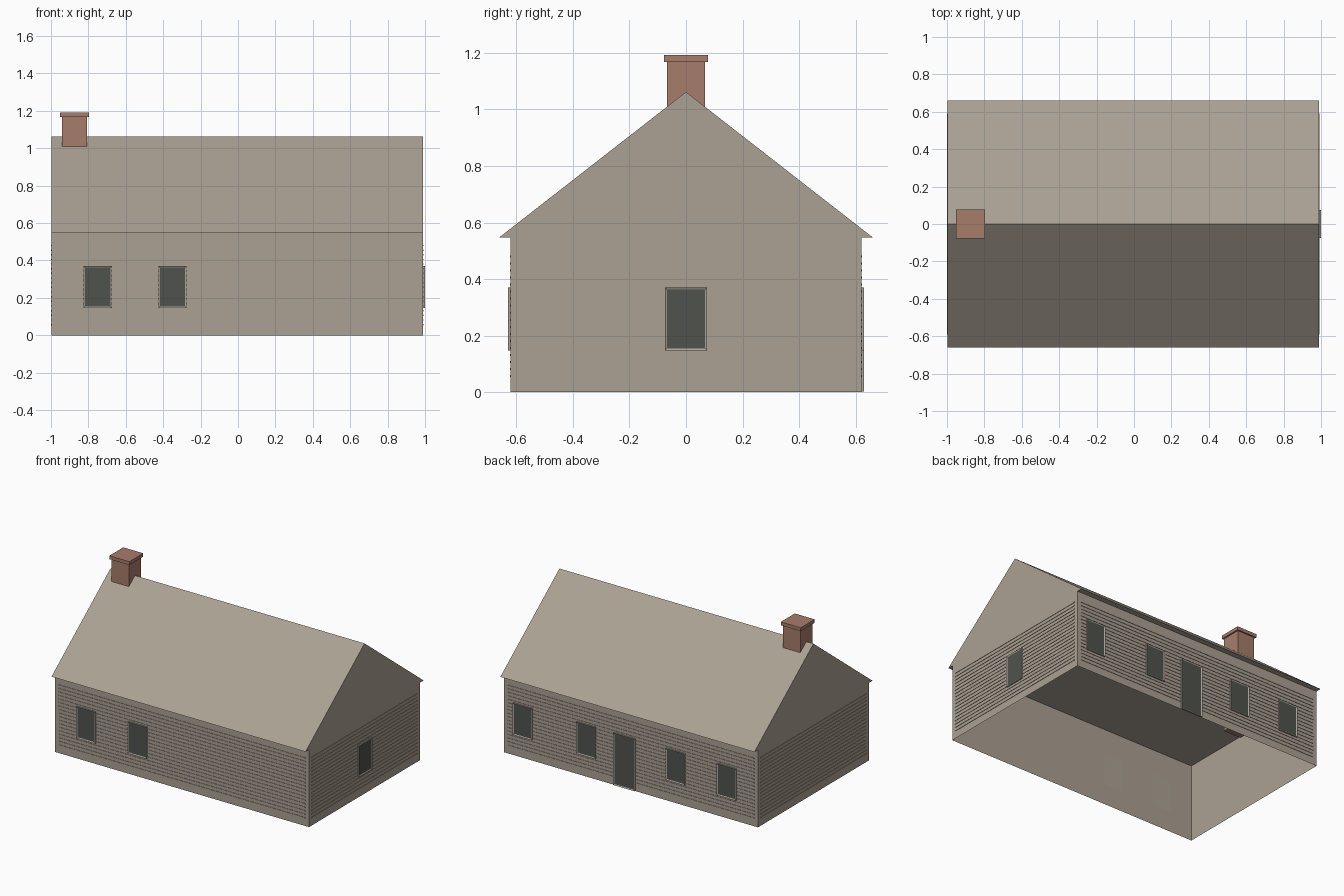
import bpy, bmesh
from mathutils import Vector

cube = bpy.data.objects.get("Cube")
if cube:
    bpy.data.objects.remove(cube, do_unlink=True)


def material(name, rgb):
    m = bpy.data.materials.new(name)
    m.use_nodes = True
    m.diffuse_color = (*rgb, 1)
    m.node_tree.nodes["Principled BSDF"].inputs["Base Color"].default_value = (*rgb, 1)
    return m


TAUPE = material("warm taupe", (0.41, 0.355, 0.295))
TRIM = material("grey trim", (0.41, 0.37, 0.305))
GLASS = material("dark glass", (0.078, 0.086, 0.073))
BRICK = material("brick", (0.39, 0.205, 0.148))

# Overall sizes
X0, X1, WALL_Y = -0.997, 0.99, 0.62
EAVE_Y, EAVE_Z, RIDGE_Z = 0.66, 0.548, 1.062


def finish(bm, name, *mats):
    bmesh.ops.recalc_face_normals(bm, faces=bm.faces[:])
    mesh = bpy.data.meshes.new(name)
    bm.to_mesh(mesh)
    bm.free()
    for m in mats:
        mesh.materials.append(m)
    obj = bpy.data.objects.new(name, mesh)
    bpy.context.collection.objects.link(obj)
    return obj


def add_box(bm, a, b):
    lo = Vector(map(min, a, b))
    hi = Vector(map(max, a, b))
    verts = bmesh.ops.create_cube(bm, size=1)["verts"]
    for v in verts:
        v.co = (lo + hi) / 2 + v.co * (hi - lo)
    return verts


# Each wall: outward normal, centre on the ground, tangent, siding half length
MID = (X0 + X1) / 2
WALLS = {
    "front": (Vector((0, -1, 0)), Vector((MID, -WALL_Y, 0)), 0.965),
    "back": (Vector((0, 1, 0)), Vector((MID, WALL_Y, 0)), 0.965),
    "left": (Vector((1, 0, 0)), Vector((X1, 0, 0)), 0.59),
    "right": (Vector((-1, 0, 0)), Vector((X0, 0, 0)), 0.59),
}

# Walls: a shell open at the floor
bm = bmesh.new()
add_box(bm, (X0, -WALL_Y, 0), (X1, WALL_Y, EAVE_Z))
caps = [f for f in bm.faces if abs(f.normal.z) > 0.5]
bmesh.ops.delete(bm, geom=caps, context="FACES_ONLY")
walls = finish(bm, "walls", TAUPE)

# Roof: closed gable prism with overhanging eaves
bm = bmesh.new()
profile = [(-EAVE_Y, EAVE_Z), (EAVE_Y, EAVE_Z), (0, RIDGE_Z)]
end = bm.faces.new([bm.verts.new((X0, y, z)) for y, z in profile])
ext = bmesh.ops.extrude_face_region(bm, geom=[end], use_keep_orig=True)
moved = [g for g in ext["geom"] if isinstance(g, bmesh.types.BMVert)]
bmesh.ops.translate(bm, verts=moved, vec=(X1 - X0, 0, 0))
finish(bm, "gable_roof", TAUPE)

# Siding: thin horizontal battens on every wall
for side, (n, base, half) in WALLS.items():
    t = Vector((abs(n.y), abs(n.x), 0))
    bm = bmesh.new()
    for i in range(18):
        z = Vector((0, 0, 0.057 + i * 0.0249))
        h = Vector((0, 0, 0.0035))
        add_box(bm, base - t * half + z - h, base + t * half + z + h + n * 0.003)
    finish(bm, side + "_siding", TAUPE)


# Openings: framed plate with a recessed dark pane
def opening(name, side, pos, z0, z1, width=0.15):
    n, base, _ = WALLS[side]
    t = Vector((abs(n.y), abs(n.x), 0))
    centre = base - t * base.dot(t) + t * pos
    bm = bmesh.new()
    add_box(bm, centre - t * width / 2 + Vector((0, 0, z0)),
            centre + t * width / 2 + Vector((0, 0, z1)) + n * 0.0095)
    bm.normal_update()
    pane = max(bm.faces, key=lambda f: f.normal.dot(n))
    bmesh.ops.inset_region(bm, faces=[pane], thickness=0.011)
    bmesh.ops.translate(bm, verts=pane.verts[:], vec=n * -0.004)
    pane.material_index = 1
    finish(bm, name, TRIM, GLASS)


for i, x in enumerate((-0.75, -0.35)):
    opening(f"front_window_{i + 1}", "front", x, 0.147, 0.371)
for i, x in enumerate((-0.755, -0.355, 0.345, 0.84)):
    opening(f"back_window_{i + 1}", "back", x, 0.147, 0.371)
opening("left_window", "left", 0, 0.147, 0.371)
opening("back_door", "back", 0.045, 0.002, 0.371, 0.17)


# Chimney: stack through the roof with a wider cap
def block(name, half, z0, z1):
    bm = bmesh.new()
    cx = -0.874
    add_box(bm, (cx - half, -half, z0), (cx + half, half, z1))
    finish(bm, name, BRICK)


block("chimney_stack", 0.068, 0.49, 1.168)
block("chimney_cap", 0.078, 1.168, 1.192)
